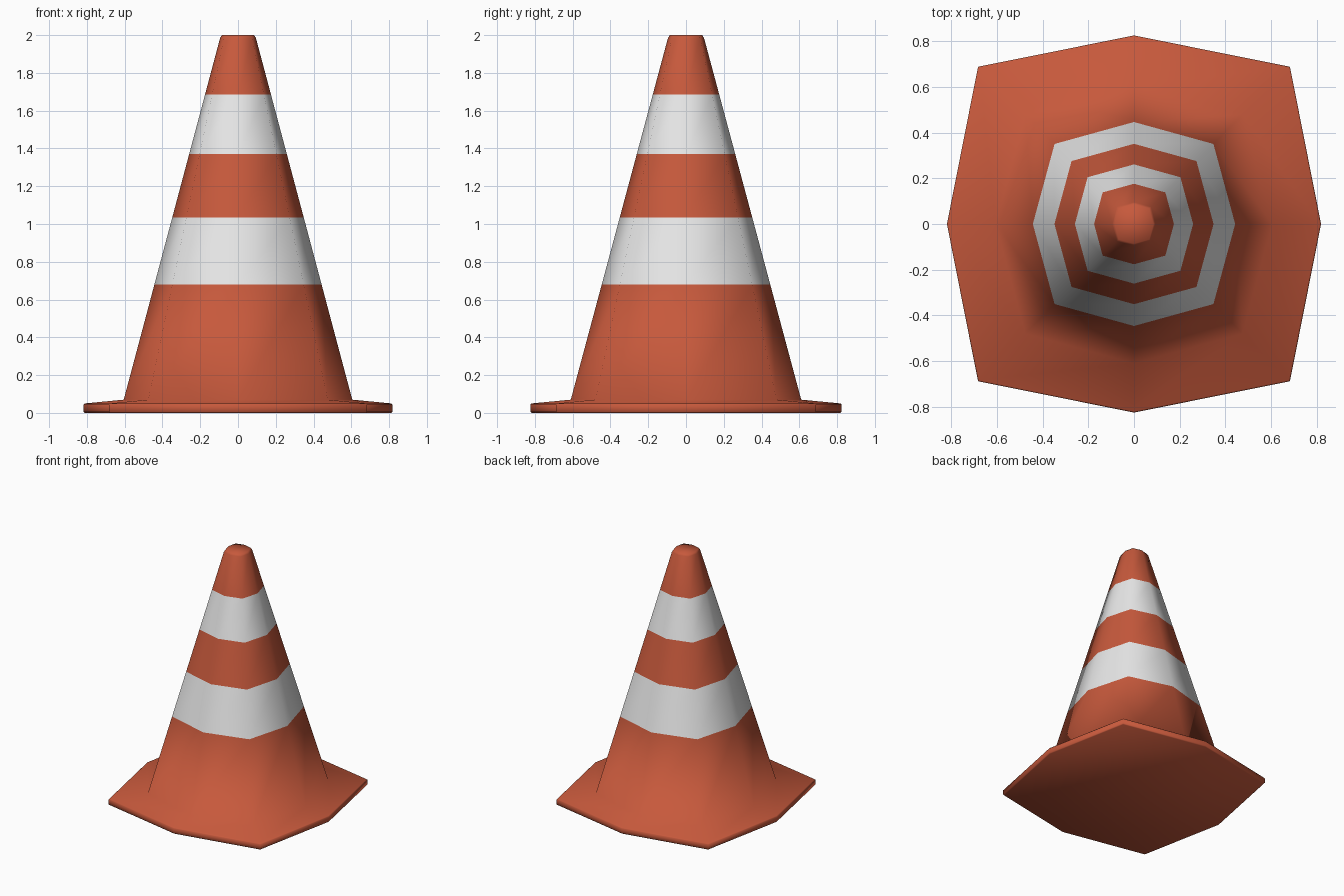
import bpy, bmesh, math

if "Cube" in bpy.data.objects:
    bpy.data.objects.remove(bpy.data.objects["Cube"])


def material(name, rgb):
    m = bpy.data.materials.new(name)
    m.diffuse_color = (*rgb, 1)
    m.use_nodes = True
    m.node_tree.nodes["Principled BSDF"].inputs["Base Color"].default_value = m.diffuse_color
    return m


ORANGE = material("orange", (0.57, 0.10, 0.045))
WHITE = material("white", (0.8, 0.8, 0.8))


def loft(name, levels, stripes=()):
    """Eight-sided loft; each level = (z, radius on axes, half-width at diagonals)."""
    bm = bmesh.new()
    rings = []
    for z, axis, diag in levels:
        ring = []
        for i in range(8):
            r = axis if i % 2 == 0 else diag * math.sqrt(2)
            a = i * math.pi / 4
            ring.append(bm.verts.new((r * math.cos(a), 1.008 * r * math.sin(a), z)))
        rings.append(ring)
    for k, (lo, hi) in enumerate(zip(rings, rings[1:])):
        for i in range(8):
            j = (i + 1) % 8
            f = bm.faces.new((lo[i], lo[j], hi[j], hi[i]))
            f.material_index = 1 if k in stripes else 0
    bm.faces.new(rings[0][::-1])
    bm.faces.new(rings[-1])
    for f in bm.faces:
        f.smooth = True
    bmesh.ops.recalc_face_normals(bm, faces=bm.faces)
    me = bpy.data.meshes.new(name)
    bm.to_mesh(me)
    bm.free()
    me.materials.append(ORANGE)
    me.materials.append(WHITE)
    ob = bpy.data.objects.new(name, me)
    bpy.context.collection.objects.link(ob)
    return ob


def cone_level(z):
    # straight taper of the cone body
    r = 0.605 - (z - 0.07) * 0.2665
    return (z, r, r * 0.785)


# Whole cone: flared base slab, tapered body with two white bands, flat cap
base = [(0.0, 0.812, 0.677), (0.006, 0.818, 0.682), (0.044, 0.818, 0.682), (0.05, 0.812, 0.677)]
body = [cone_level(z) for z in (0.07, 0.68, 1.035, 1.37, 1.685, 1.985)]
cap = [(2.0, 0.085, 0.067)]
loft("traffic_cone", base + body + cap, stripes=(5, 7))
